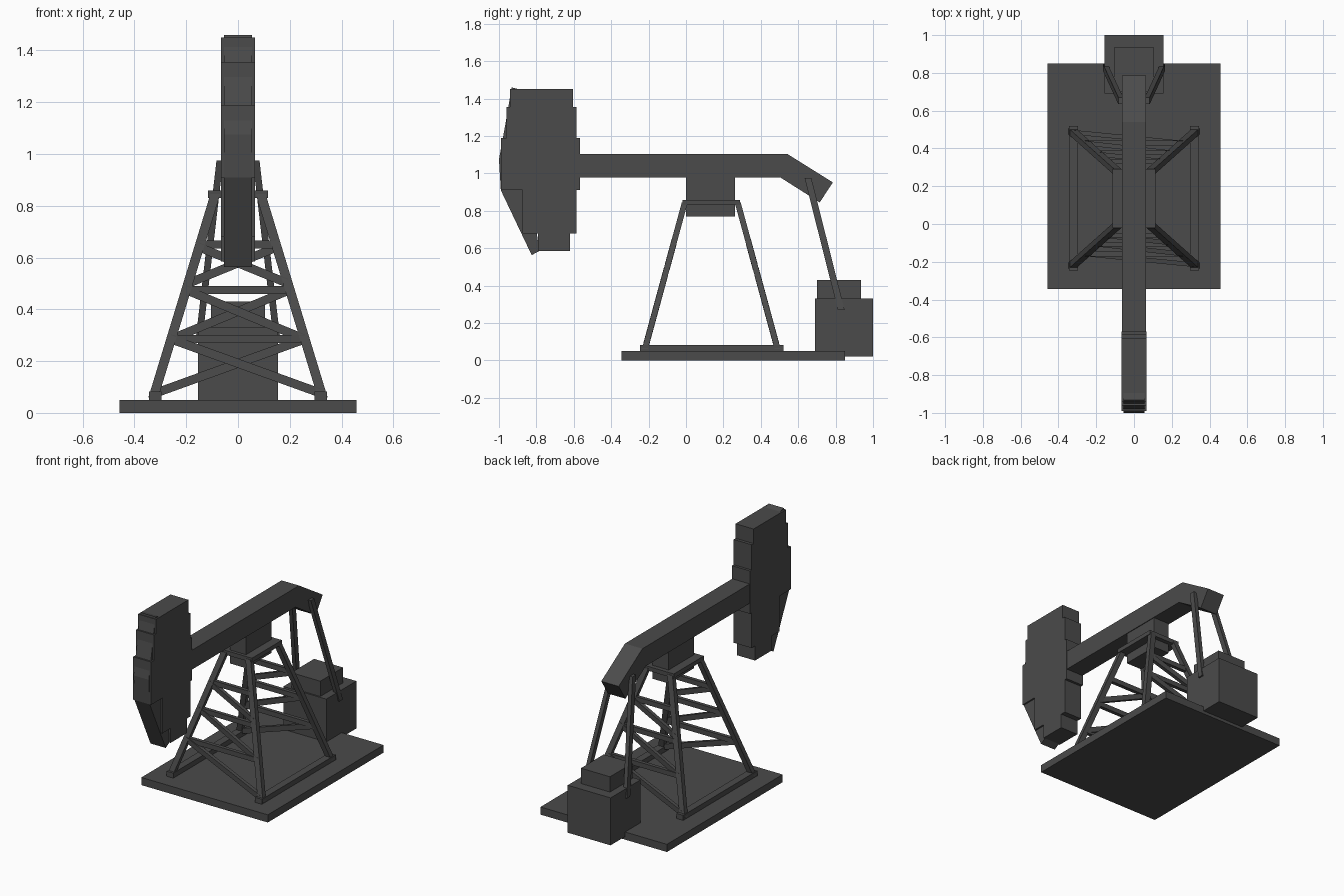
import bpy
from mathutils import Vector

if "Cube" in bpy.data.objects:
    bpy.data.objects.remove(bpy.data.objects["Cube"])

steel = bpy.data.materials.new("dark grey steel")
steel.diffuse_color = (0.07, 0.07, 0.07, 1)
steel.use_nodes = True
steel.node_tree.nodes["Principled BSDF"].inputs["Base Color"].default_value = steel.diffuse_color

BOX_FACES = [(0, 1, 2, 3), (7, 6, 5, 4), (0, 4, 5, 1),
             (1, 5, 6, 2), (2, 6, 7, 3), (3, 7, 4, 0)]


def add(name, verts, faces):
    me = bpy.data.meshes.new(name)
    me.from_pydata(verts, [], faces)
    me.materials.append(steel)
    ob = bpy.data.objects.new(name, me)
    bpy.context.collection.objects.link(ob)
    # consistent outward normals
    import bmesh
    bm = bmesh.new()
    bm.from_mesh(me)
    bmesh.ops.recalc_face_normals(bm, faces=bm.faces)
    bm.to_mesh(me)
    bm.free()
    return ob


def bar(name, p, q, u, v):
    """Beam from p to q with half-width vectors u and v at both ends."""
    u, v = Vector(u), Vector(v)
    verts = [Vector(c) + a * u + b * v for c in (p, q)
             for a, b in ((-1, -1), (1, -1), (1, 1), (-1, 1))]
    return add(name, verts, BOX_FACES)


def box(name, x0, x1, y0, y1, z0, z1):
    cx, cy = (x0 + x1) / 2, (y0 + y1) / 2
    return bar(name, (cx, cy, z0), (cx, cy, z1),
               ((x1 - x0) / 2, 0, 0), (0, (y1 - y0) / 2, 0))


def plate(name, profile, half):
    """Side profile (y, z) extruded across x."""
    n = len(profile)
    verts = [(x, y, z) for x in (-half, half) for y, z in profile]
    faces = [tuple(range(n)), tuple(range(2 * n - 1, n - 1, -1))]
    faces += [(i, (i + 1) % n, n + (i + 1) % n, n + i) for i in range(n)]
    return add(name, verts, faces)


# Base slab and foot rails
box("base_slab", -0.457, 0.457, -0.345, 0.85, 0, 0.05)
for s in (-1, 1):
    c = s * 0.32
    box("foot_rail", c - 0.024, c + 0.024, -0.245, 0.52, 0.05, 0.083)


# Tapering tower
def leg_point(sx, sy, z):
    t = (z - 0.06) / 0.79
    return Vector((sx * (0.327 - 0.241 * t), 0.135 + sy * (0.355 - 0.215 * t), z))


for sy in (-1, 1):
    for sx in (-1, 1):
        bar("tower_leg", leg_point(sx, sy, 0.06), leg_point(sx, sy, 0.845),
            (0.019, 0, 0), (0, 0.016, 0))
    # Front braces fall to the right, back braces mirror them
    for z in (0.285, 0.475, 0.65):
        bar("cross_brace", leg_point(-1, sy, z), leg_point(1, sy, z),
            (0, 0.012, 0), (0, 0, 0.016))
    for hi, lo in ((0.285, 0.075), (0.475, 0.285), (0.64, 0.50)):
        bar("diagonal_brace", leg_point(sy, sy, hi), leg_point(-sy, sy, lo),
            (0, 0.012, 0), (0, 0, 0.018))

# Tower cap and pivot saddle
box("tower_cap", -0.115, 0.115, -0.02, 0.29, 0.83, 0.858)
box("pivot_saddle", -0.058, 0.058, 0.0, 0.262, 0.77, 0.985)

# Walking beam with bent tail
plate("walking_beam", [(-0.6, 0.978), (0.505, 0.978), (0.715, 0.845), (0.785, 0.952),
                       (0.54, 1.105), (-0.6, 1.105)], 0.063)

# Stepped head built from stacked blocks
for y0, y1, z0, z1 in ((-0.94, -0.605, 1.355, 1.45), (-0.96, -0.585, 1.19, 1.355),
                       (-0.99, -0.568, 0.91, 1.19), (-0.875, -0.585, 0.68, 0.91),
                       (-0.79, -0.62, 0.585, 0.68)):
    box("head_block", -0.065, 0.065, y0, y1, z0, z1)
# Curved cable track on the face of the head
plate("cable_track", [(-0.932, 1.46), (-0.895, 1.45), (-0.85, 1.1), (-0.8, 0.7),
                      (-0.785, 0.585), (-0.825, 0.563), (-0.99, 0.91),
                      (-1.0, 1.075), (-0.968, 1.25)], 0.055)

# Gearbox, motor housing and connecting rods
box("gearbox", -0.155, 0.155, 0.69, 1.0, 0.02, 0.33)
box("motor_housing", -0.105, 0.105, 0.70, 0.935, 0.33, 0.43)
for s in (-1, 1):
    bar("connecting_rod", (s * 0.07, 0.652, 0.975), (s * 0.152, 0.83, 0.27),
        (0.013, 0, 0), (0, 0.018, 0))
